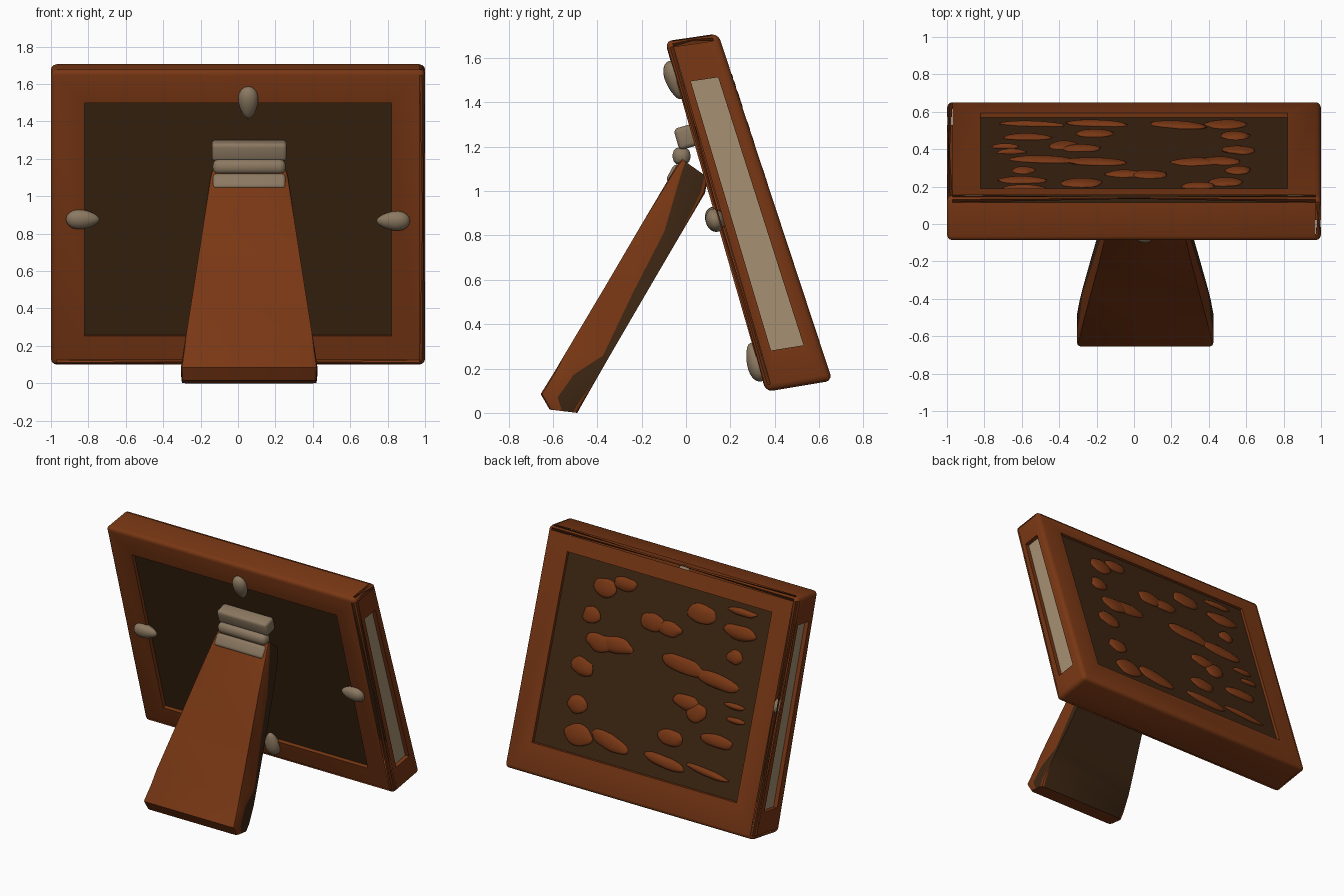
import bpy, bmesh, math
from mathutils import Vector, Matrix, noise

if "Cube" in bpy.data.objects:
    bpy.data.objects.remove(bpy.data.objects["Cube"])


def material(name, rgb):
    m = bpy.data.materials.new(name)
    m.use_nodes = True
    m.diffuse_color = (*rgb, 1)
    m.node_tree.nodes["Principled BSDF"].inputs["Base Color"].default_value = (*rgb, 1)
    return m


BROWN = material("chestnut wood", (0.19, 0.038, 0.007))
DARK = material("dark backing", (0.046, 0.019, 0.006))
TAN = material("tan lining", (0.38, 0.28, 0.17))
METAL = material("dull clasp", (0.26, 0.19, 0.12))


def finish(name, bm, mats, angle=40):
    bmesh.ops.recalc_face_normals(bm, faces=bm.faces)
    mesh = bpy.data.meshes.new(name)
    bm.to_mesh(mesh)
    bm.free()
    for m in mats:
        mesh.materials.append(m)
    ob = bpy.data.objects.new(name, mesh)
    bpy.context.collection.objects.link(ob)
    bpy.ops.object.select_all(action="DESELECT")
    ob.select_set(True)
    bpy.context.view_layer.objects.active = ob
    bpy.ops.object.shade_smooth_by_angle(angle=math.radians(angle))
    return ob


# Leaning slab: x across, v up the slab, w from front to back
FRONT = Vector((0, 0.36, 0.095)), Vector((0, -0.095, 1.675))
BACK = Vector((0, 0.66, 0.145)), Vector((0, 0.145, 1.71))


def slab(x, v, w):
    p = FRONT[0].lerp(FRONT[1], v).lerp(BACK[0].lerp(BACK[1], v), w)
    return Vector((x, p.y, p.z))


UP = (slab(0, 1, 0.5) - slab(0, 0, 0.5)).normalized()
OUT = Vector((1, 0, 0)).cross(UP)  # towards the front


def on_slab(x, v, w, roll=0):
    axes = Matrix((Vector((1, 0, 0)), UP, OUT)).transposed().to_4x4()
    return Matrix.Translation(slab(x, v, w)) @ axes @ Matrix.Rotation(roll, 4, "Z")


# Frame: four recessed faces, plain top and bottom
bm = bmesh.new()
corner = {(i, j, k): bm.verts.new(slab(2 * i - 1, j, k))
          for i in (0, 1) for j in (0, 1) for k in (0, 1)}
RING = ((0, 0), (1, 0), (1, 1), (0, 1))


def recess(outer, rim, floor, mat):
    rims = [bm.verts.new(slab(*p)) for p in rim]
    floors = [bm.verts.new(slab(*p)) for p in floor]
    for a in range(4):
        b = (a + 1) % 4
        bm.faces.new((outer[a], outer[b], rims[b], rims[a]))
        bm.faces.new((rims[a], rims[b], floors[b], floors[a]))
    bm.faces.new(floors).material_index = mat


for k, low, high, depth in ((0, 0.1, 0.888, 0.1), (1, 0.13, 0.915, 0.92)):
    rect = [((2 * i - 1) * 0.82, (low, high)[j]) for i, j in RING]
    recess([corner[i, j, k] for i, j in RING],
           [(*r, k) for r in rect], [(*r, depth) for r in rect], 1)
for i in (0, 1):
    side = 2 * i - 1
    rect = [((0.11, 0.88)[j], (0.25, 0.75)[k]) for j, k in RING]
    recess([corner[i, j, k] for j, k in RING],
           [(side, *r) for r in rect], [(side * 0.97, *r) for r in rect], 2)
for j in (0, 1):
    bm.faces.new([corner[i, j, k] for i, k in RING])
edges = [e for e in bm.edges if all(v in corner.values() for v in e.verts)]
bmesh.ops.bevel(bm, geom=edges, offset=0.03, segments=3, profile=0.5, affect="EDGES")
finish("frame", bm, [BROWN, DARK, TAN])


# Raised worn patches on the back: across, down, half width, half height, roll
bm = bmesh.new()
PATCHES = (
    (.2, .13, .09, .065, 0), (.29, .08, .09, .045, 0), (.16, .285, .07, .06, 0),
    (.45, .23, .1, .06, 0), (.53, .24, .1, .05, 0), (.67, .12, .11, .065, 0),
    (.86, .05, .11, .025, 0), (.865, .155, .13, .05, 0), (.22, .41, .11, .06, 0),
    (.3, .4, .13, .055, 0), (.16, .555, .09, .06, .2), (.63, .4, .18, .055, .1),
    (.8, .43, .17, .05, .1), (.86, .285, .06, .05, 0), (.67, .58, .1, .05, 0),
    (.73, .62, .08, .06, -.6), (.9, .53, .08, .02, 0), (.17, .75, .08, .06, 0),
    (.2, .9, .11, .07, 0), (.35, .89, .15, .055, .2), (.63, .78, .1, .055, 0),
    (.85, .73, .13, .045, 0), (.62, .91, .17, .04, .1), (.83, .9, .17, .025, .1),
    (.92, .6, .07, .02, 0))
for across, down, width, height, roll in PATCHES:
    place = on_slab(0.82 - 1.64 * across, 0.915 - 0.785 * down, 0.92, roll)
    made = bmesh.ops.create_icosphere(bm, subdivisions=3, radius=1)["verts"]
    for v in made:
        wobble = 1 + 0.2 * noise.noise(v.co * 1.3 + Vector((across, down, 0)) * 20)
        v.co = place @ Vector((v.co.x * width * wobble, v.co.y * height * wobble, v.co.z * 0.022))
finish("worn_patches", bm, [BROWN], 60)


# Stand leg: front y, front z, back y, back z, half width, dark share of the side
SECTIONS = (
    (-.615, .015, -.49, 0, .36, .45), (-.655, .085, -.465, .045, .365, .4),
    (-.59, .19, -.405, .15, .35, .45), (-.54, .275, -.345, .255, .335, .85),
    (-.37, .56, -.185, .53, .29, .7), (-.2, .85, -.03, .795, .245, .6),
    (-.045, 1.11, .085, .99, .21, .2), (-.02, 1.145, .1, 1.06, .2, .15))
bm = bmesh.new()
rings = []
for fy, fz, by, bz, half, share in SECTIONS:
    f, b = Vector((0.06, fy, fz)), Vector((0.06, by, bz))
    ring = []
    for t, s in ((0, -1), (share, -1), (1, -1), (1, 1), (share, 1), (0, 1)):
        ring.append(bm.verts.new(f.lerp(b, t) + Vector((s * half, 0, 0))))
    rings.append(ring)
for low, high in zip(rings, rings[1:]):
    for a in range(6):
        b = (a + 1) % 6
        face = bm.faces.new((low[a], low[b], high[b], high[a]))
        face.material_index = 1 if a in (1, 2, 3) else 0
bm.faces.new(rings[0])
bm.faces.new(rings[-1])
long_edges = [e for lo, hi in zip(rings, rings[1:]) for a in (0, 2, 3, 5)
              for e in lo[a].link_edges if e.other_vert(lo[a]) is hi[a]]
bmesh.ops.bevel(bm, geom=long_edges, offset=0.018, segments=2, profile=0.5, affect="EDGES")
finish("stand_leg", bm, [BROWN, DARK])


# Hinge: plate on the slab, barrel, plate on the leg
def block(name, centre, size, tilt, radius):
    bm = bmesh.new()
    bmesh.ops.create_cube(bm, size=1)
    bmesh.ops.scale(bm, vec=size, verts=bm.verts)
    bmesh.ops.bevel(bm, geom=bm.edges[:], offset=radius, segments=3, profile=0.5, affect="EDGES")
    bm.transform(Matrix.Translation(centre) @ Matrix.Rotation(tilt, 4, "X"))
    finish(name, bm, [METAL])


block("hinge_upper_plate", (0.06, 0.005, 1.245), (0.4, 0.1, 0.1), 0.28, 0.02)
block("hinge_barrel", (0.06, -0.02, 1.158), (0.39, 0.08, 0.08), 0.0, 0.033)
block("hinge_lower_plate", (0.06, -0.05, 1.075), (0.39, 0.05, 0.09), -0.5, 0.02)


# Turn clasps around the front opening, fatter at the outer end
def clasp(name, x, v, roll, length=0.09, width=0.052):
    bm = bmesh.new()
    bmesh.ops.create_uvsphere(bm, u_segments=20, v_segments=12, radius=1)
    for p in bm.verts:
        taper = 1 + 0.25 * p.co.x
        p.co = Vector((p.co.x * length, p.co.y * width * taper, p.co.z * 0.042 * taper))
    bm.transform(on_slab(x, v, -0.02, roll))
    finish(name, bm, [METAL], 60)


clasp("top_clasp", 0.055, 0.89, math.pi / 2)
clasp("bottom_clasp", 0.055, 0.085, -math.pi / 2)
clasp("left_clasp", 0.83, 0.49, 0)
clasp("right_clasp", -0.83, 0.495, math.pi)
